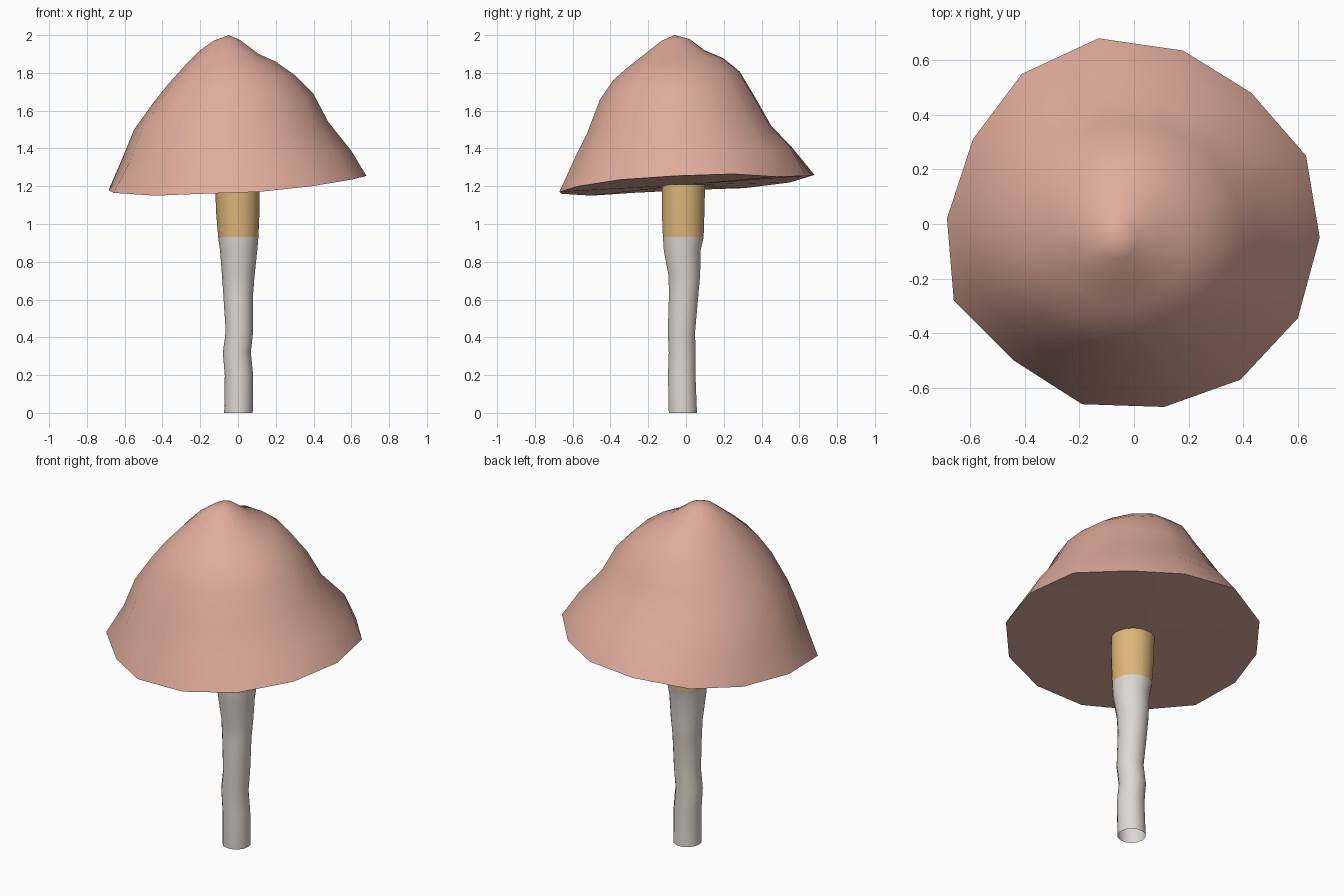
import bpy
import bmesh
from math import cos, sin, tau, atan2, radians

default = bpy.data.objects.get("Cube")
if default:
    bpy.data.objects.remove(default, do_unlink=True)


def make_material(name, colour):
    mat = bpy.data.materials.new(name)
    mat.use_nodes = True
    mat.diffuse_color = (*colour, 1)
    node = next(n for n in mat.node_tree.nodes if n.type == 'BSDF_PRINCIPLED')
    node.inputs["Base Color"].default_value = (*colour, 1)
    return mat


pink = make_material("dusty pink", (0.74, 0.41, 0.33))
amber = make_material("amber", (0.73, 0.47, 0.19))
ivory = make_material("ivory", (0.73, 0.69, 0.65))


def oval(spans, angles):
    """Ring through four extremes (reach, height): right, back, left, front."""
    (x1, zx1), (y1, zy1), (x0, zx0), (y0, zy0) = spans
    points = []
    for a in angles:
        c, s = cos(a), sin(a)
        z = c * c * (zx1 if c > 0 else zx0) + s * s * (zy1 if s > 0 else zy0)
        points.append(((x0 + x1) / 2 + (x1 - x0) / 2 * c,
                       (y0 + y1) / 2 + (y1 - y0) / 2 * s, z))
    return points


def loft(name, rings, material, start=None, end=None):
    """Skin rings in order; optional points close the two ends with fans."""
    bm = bmesh.new()
    loops = [[bm.verts.new(p) for p in ring] for ring in rings]
    count = len(loops[0])
    for low, high in zip(loops, loops[1:]):
        for i in range(count):
            j = (i + 1) % count
            bm.faces.new((low[i], low[j], high[j], high[i]))
    if start:
        hub = bm.verts.new(start)
        for i in range(count):
            bm.faces.new((hub, loops[0][(i + 1) % count], loops[0][i]))
    if end:
        hub = bm.verts.new(end)
        for i in range(count):
            bm.faces.new((loops[-1][i], loops[-1][(i + 1) % count], hub))
    mesh = bpy.data.meshes.new(name)
    bm.to_mesh(mesh)
    bm.free()
    mesh.materials.append(material)
    obj = bpy.data.objects.new(name, mesh)
    bpy.context.collection.objects.link(obj)
    bpy.ops.object.select_all(action='DESELECT')
    obj.select_set(True)
    bpy.context.view_layer.objects.active = obj
    bpy.ops.object.shade_smooth_by_angle(angle=radians(50))
    return obj


# Cap: an uneven, tilted rim rising through lumpy ovals to an off-centre tip
rim = [(.68, -.05, 1.255), (.63, .25, 1.265), (.43, .48, 1.25),
       (.18, .635, 1.255), (-.13, .68, 1.26), (-.41, .55, 1.22),
       (-.59, .31, 1.19), (-.685, .02, 1.18), (-.66, -.28, 1.165),
       (-.44, -.5, 1.15), (-.19, -.66, 1.16), (.11, -.67, 1.17),
       (.39, -.57, 1.2), (.6, -.345, 1.235)]
rim_angles = [atan2(y, x) for x, y, z in rim]
cap_spans = [
    ((.6, 1.39), (.57, 1.41), (-.62, 1.33), (-.6, 1.34)),
    ((.48, 1.54), (.46, 1.52), (-.55, 1.5), (-.53, 1.48)),
    ((.4, 1.69), (.38, 1.66), (-.45, 1.64), (-.46, 1.66)),
    ((.3, 1.79), (.29, 1.81), (-.37, 1.74), (-.39, 1.76)),
    ((.2, 1.86), (.2, 1.88), (-.28, 1.84), (-.31, 1.83)),
    ((.11, 1.9), (.1, 1.92), (-.2, 1.92), (-.22, 1.9)),
    ((.01, 1.975), (.02, 1.98), (-.13, 1.97), (-.13, 1.97)),
]
cap_rings = [rim] + [oval(s, rim_angles) for s in cap_spans]
loft("cap", cap_rings, pink, start=(0, 0, 1.207), end=(-.05, -.06, 2))

# Stem: wavy open tube (height, left, right, front, back), widening upward
stem_path = [
    (0, -.073, .078, -.093, .06), (.2, -.07, .08, -.097, .052),
    (.32, -.08, .068, -.093, .052), (.43, -.065, .08, -.098, .05),
    (.63, -.078, .08, -.092, .068), (.73, -.085, .088, -.095, .077),
    (.86, -.095, .102, -.12, .08), (.93, -.105, .108, -.125, .096),
    (1.05, -.115, .113, -.13, .1), (1.21, -.122, .115, -.13, .104),
]
sides = [tau * i / 14 for i in range(14)]
stem_rings = [oval(((x1, z), (y1, z), (x0, z), (y0, z)), sides)
              for z, x0, x1, y0, y1 in stem_path]
loft("stem", stem_rings[:8], ivory)
loft("stem_collar", stem_rings[7:], amber)
